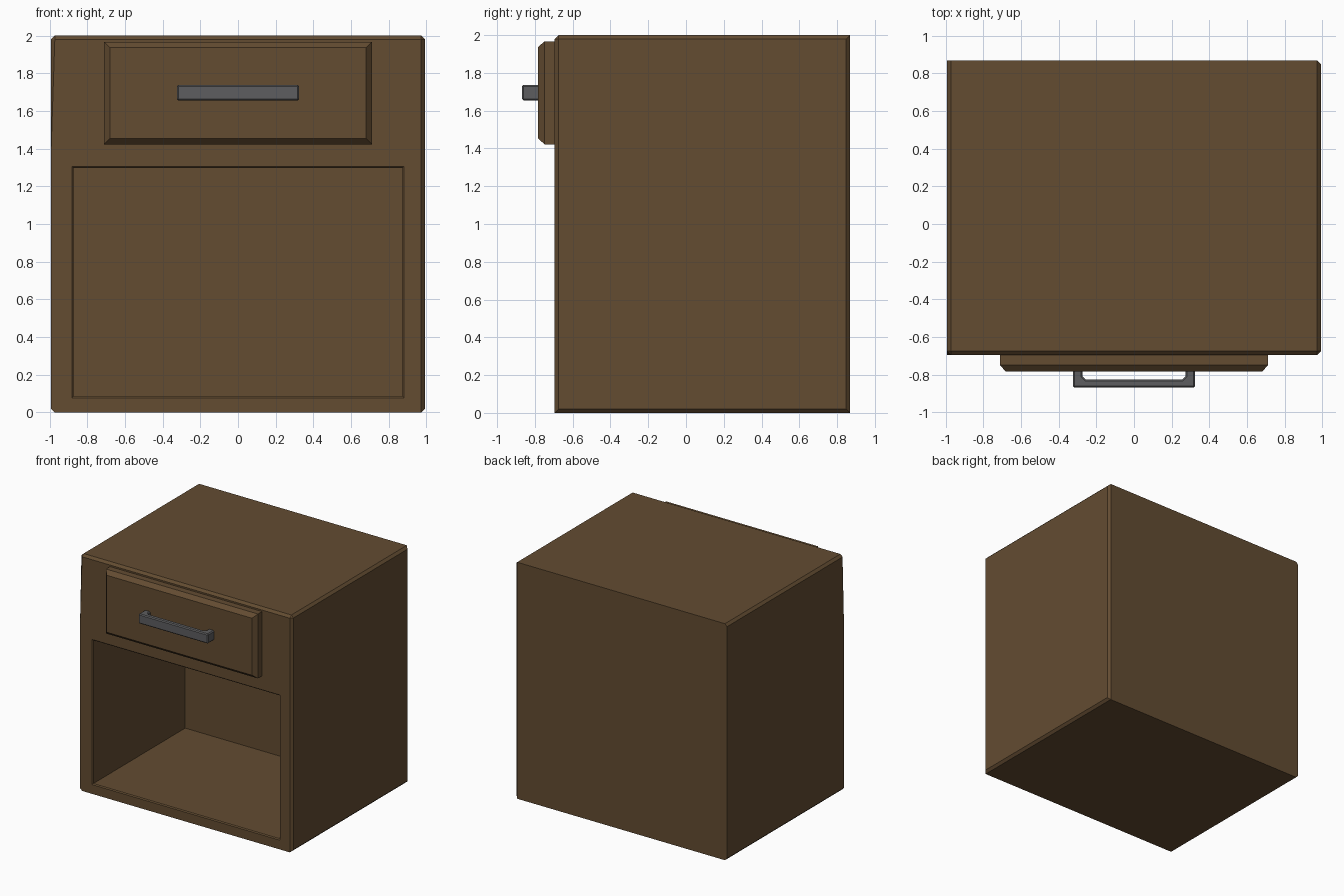
import bpy, bmesh
from mathutils import Vector

if "Cube" in bpy.data.objects:
    bpy.data.objects.remove(bpy.data.objects["Cube"])


def material(name, rgb):
    m = bpy.data.materials.new(name)
    m.diffuse_color = (*rgb, 1)
    m.use_nodes = True
    m.node_tree.nodes["Principled BSDF"].inputs["Base Color"].default_value = m.diffuse_color
    return m


wood = material("brown_wood", (0.125, 0.072, 0.031))
metal = material("grey_metal", (0.11, 0.11, 0.115))


def add_object(name, bm, mat=None):
    bmesh.ops.recalc_face_normals(bm, faces=bm.faces[:])
    mesh = bpy.data.meshes.new(name)
    bm.to_mesh(mesh)
    bm.free()
    ob = bpy.data.objects.new(name, mesh)
    bpy.context.collection.objects.link(ob)
    if mat:
        mesh.materials.append(mat)
    return ob


def loft_rects(sections):
    """Solid through rectangles given as (y, half width, z low, z high)."""
    bm = bmesh.new()
    rings = [[bm.verts.new(p) for p in
              ((-w, y, lo), (w, y, lo), (w, y, hi), (-w, y, hi))]
             for y, w, lo, hi in sections]
    for a, b in zip(rings, rings[1:]):
        for i in range(4):
            j = (i + 1) % 4
            bm.faces.new((a[i], a[j], b[j], b[i]))
    bm.faces.new(rings[0])
    bm.faces.new(rings[-1])
    return bm


# Cabinet body: box with selected chamfered edges
W, FRONT, BACK, H = 0.992, -0.695, 0.868, 2.0
bm = loft_rects([(FRONT, W, 0, H), (BACK, W, 0, H)])


def edge_at(x=None, y=None, z=None):
    target = Vector((x or 0, y or 0, z or 0))
    for e in bm.edges:
        if all(t is None or all(abs(v.co[i] - t) < 1e-4 for v in e.verts)
               for i, t in enumerate((x, y, z))):
            return e


# The front left chamfer only runs down to z = 1.38
left_front = edge_at(x=-W, y=FRONT)
low = min(left_front.verts, key=lambda v: v.co.z)
bmesh.utils.edge_split(left_front, low, 1.38 / H)
upper = max((e for e in bm.edges
             if all(abs(v.co.x + W) < 1e-4 and abs(v.co.y - FRONT) < 1e-4
                    for v in e.verts)),
            key=lambda e: sum(v.co.z for v in e.verts))
chamfered = [upper, edge_at(y=FRONT, z=H), edge_at(x=W, z=H),
             edge_at(x=-W, z=H), edge_at(x=W, y=FRONT),
             edge_at(x=W, y=BACK), edge_at(x=W, z=0), edge_at(x=-W, z=0)]
bmesh.ops.bevel(bm, geom=chamfered, offset=0.02, segments=1,
                profile=0.5, affect='EDGES')
body = add_object("cabinet_body", bm, wood)

# Open compartment with a small chamfered lip
cutter = add_object("compartment_cutter", loft_rects([
    (FRONT - 0.008, 0.888, 0.070, 1.314),
    (FRONT + 0.008, 0.872, 0.086, 1.298),
    (0.54, 0.872, 0.086, 1.298)]), wood)
cutter.hide_render = True
cutter.hide_viewport = True
cut = body.modifiers.new("compartment", 'BOOLEAN')
cut.operation = 'DIFFERENCE'
cut.solver = 'EXACT'
cut.object = cutter

# Drawer front with chamfered face
add_object("drawer_front", loft_rects([
    (FRONT + 0.002, 0.711, 1.422, 1.967),
    (-0.749, 0.711, 1.422, 1.967),
    (-0.784, 0.680, 1.454, 1.936)]), wood)

# Drawer handle: U-shaped profile extruded upward
half = [(0.325, -0.775), (0.325, -0.868)]
inner = [(0.255, -0.825), (0.272, -0.808), (0.272, -0.775)]
profile = (half + [(-x, y) for x, y in reversed(half)]
           + [(-x, y) for x, y in reversed(inner)] + inner)
bm = bmesh.new()
face = bm.faces.new([bm.verts.new((x, y, 1.655)) for x, y in profile])
ext = bmesh.ops.extrude_face_region(bm, geom=[face])
bmesh.ops.translate(bm, vec=(0, 0, 0.082),
                    verts=[g for g in ext["geom"]
                           if isinstance(g, bmesh.types.BMVert)])
handle = add_object("drawer_handle", bm, metal)
bev = handle.modifiers.new("soft_edges", 'BEVEL')
bev.width = 0.008
bev.segments = 1
bev.limit_method = 'ANGLE'
bev.angle_limit = 1.0
